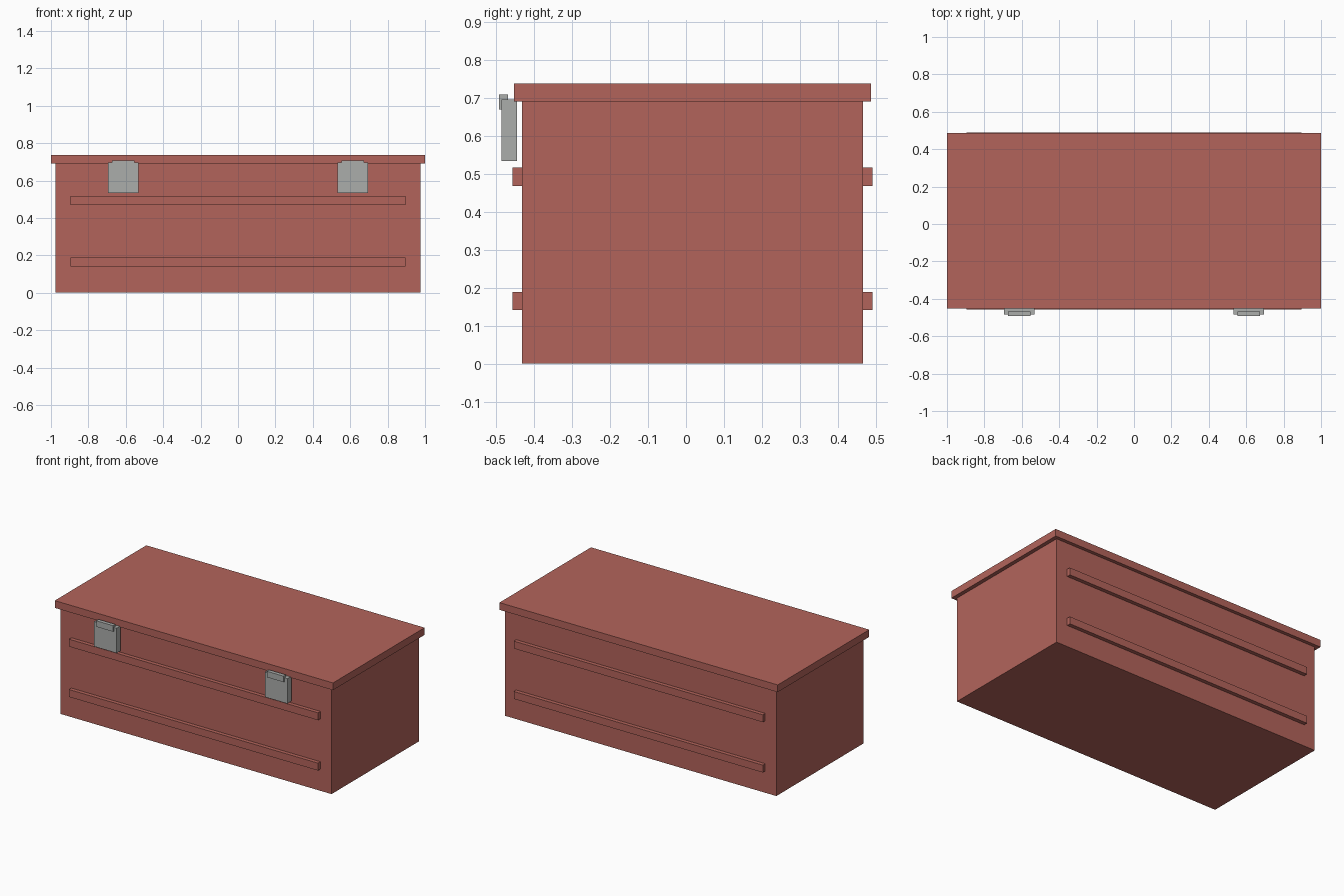
import bpy
import bmesh
from mathutils import Vector

cube = bpy.data.objects.get("Cube")
if cube:
    bpy.data.objects.remove(cube, do_unlink=True)


def material(name, rgb, metallic=0.0):
    mat = bpy.data.materials.new(name)
    mat.use_nodes = True
    mat.diffuse_color = (*rgb, 1)
    shader = mat.node_tree.nodes["Principled BSDF"]
    shader.inputs["Base Color"].default_value = (*rgb, 1)
    shader.inputs["Roughness"].default_value = 0.7
    return mat


def box(name, low, high, mat):
    """Axis-aligned box between two opposite corners."""
    low, high = Vector(low), Vector(high)
    bm = bmesh.new()
    bmesh.ops.create_cube(bm, size=1)
    bmesh.ops.scale(bm, vec=high - low, verts=bm.verts)
    mesh = bpy.data.meshes.new(name)
    bm.to_mesh(mesh)
    bm.free()
    mesh.materials.append(mat)
    obj = bpy.data.objects.new(name, mesh)
    obj.location = (low + high) / 2
    bpy.context.collection.objects.link(obj)
    return obj


red = material("brick red", (0.45, 0.127, 0.105))
steel = material("latch grey", (0.41, 0.42, 0.41))

FRONT, BACK, LID_BASE = -0.432, 0.465, 0.69

# Case and overhanging lid
box("case_body", (-0.975, FRONT, 0), (0.975, BACK, LID_BASE), red)
box("lid", (-1, FRONT - 0.021, LID_BASE), (1, BACK + 0.022, 0.737), red)

# Reinforcing rails on the front and back
for level, z in (("lower", 0.141), ("upper", 0.468)):
    for side, y in (("front", FRONT - 0.025), ("back", BACK)):
        box(f"{side}_{level}_rail", (-0.895, y, z),
            (0.895, y + 0.025, z + 0.048), red)

# Latches: a plate with a small catch across its top
for side, x in (("right", -0.613), ("left", 0.613)):
    box(f"{side}_latch_plate", (x - 0.081, -0.485, 0.533),
        (x + 0.081, -0.444, 0.695), steel)
    box(f"{side}_latch_catch", (x - 0.06, -0.492, 0.669),
        (x + 0.06, -0.468, 0.708), steel)
